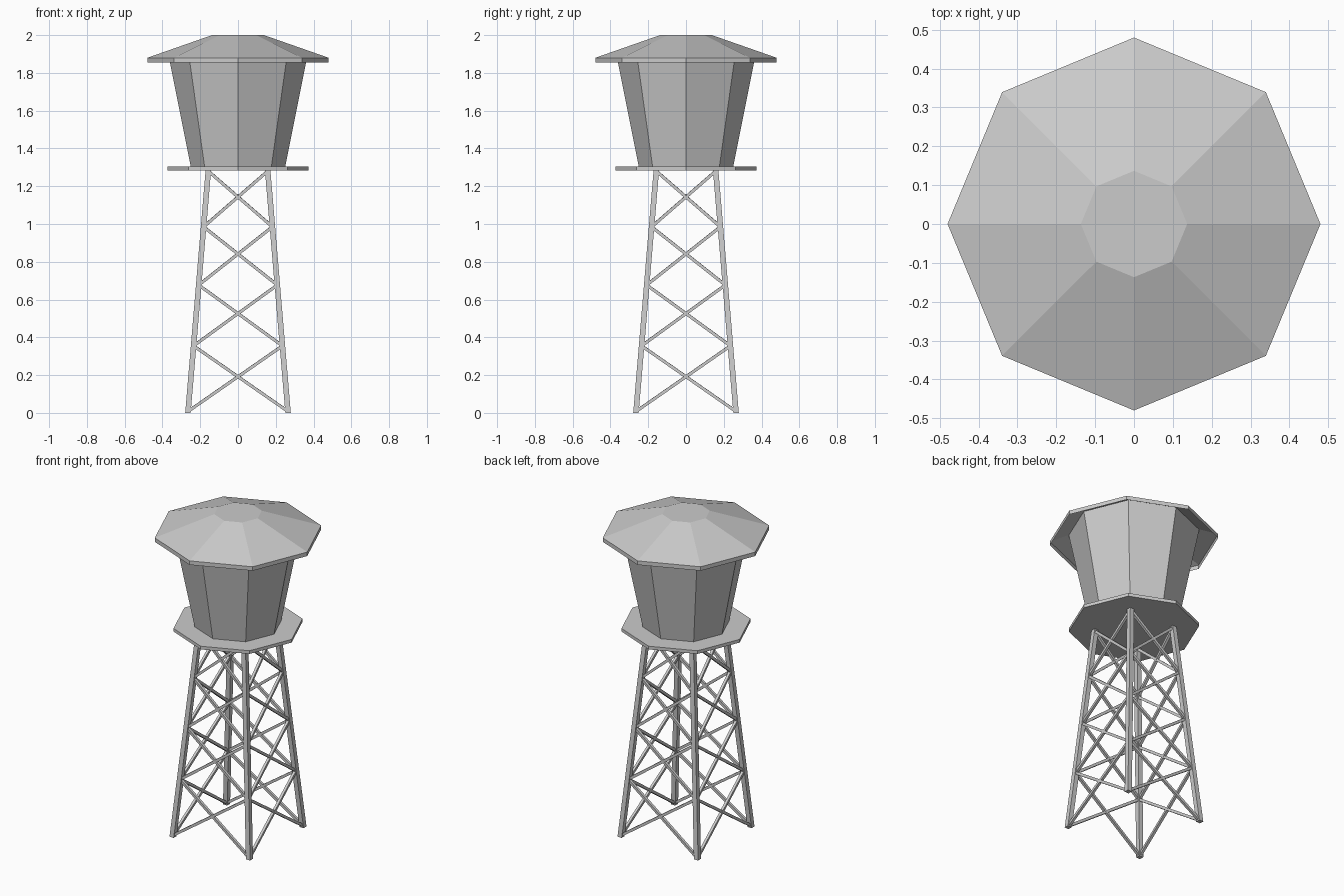
import bpy, math
from mathutils import Vector

if "Cube" in bpy.data.objects:
    bpy.data.objects.remove(bpy.data.objects["Cube"])


def add_mesh(name, verts, faces):
    mesh = bpy.data.meshes.new(name)
    mesh.from_pydata(verts, [], faces)
    mesh.update()
    obj = bpy.data.objects.new(name, mesh)
    bpy.context.collection.objects.link(obj)
    return obj


def octagon_loft(name, profile, cap_bottom=True, cap_top=True):
    """Stack of octagon rings from (radius, z) pairs, corners on the axes."""
    n = 8
    verts = [(r * math.cos(i * math.tau / n), r * math.sin(i * math.tau / n), z)
             for r, z in profile for i in range(n)]
    faces = [(k * n + i, k * n + (i + 1) % n, (k + 1) * n + (i + 1) % n, (k + 1) * n + i)
             for k in range(len(profile) - 1) for i in range(n)]
    if cap_bottom:
        faces.append(tuple(reversed(range(n))))
    if cap_top:
        faces.append(tuple(range((len(profile) - 1) * n, len(profile) * n)))
    return add_mesh(name, verts, faces)


def box_between(name, a, b, u, v):
    """Four-sided bar from a to b; u and v are the half-width vectors of its section."""
    verts = [p + s * u + t * v for p in (a, b)
             for s, t in ((-1, -1), (1, -1), (1, 1), (-1, 1))]
    faces = [(3, 2, 1, 0), (4, 5, 6, 7)]
    faces += [(i, (i + 1) % 4, 4 + (i + 1) % 4, 4 + i) for i in range(4)]
    return add_mesh(name, verts, faces)


TOP = 1.285


def leg_offset(z):
    return 0.265 - 0.108 * z / TOP


# Roof: open underneath, with a short rim
octagon_loft("roof", [(0.48, 1.855), (0.48, 1.88), (0.137, 2.0)], cap_bottom=False)
# Flared tank reaching up to the roof slope
octagon_loft("tank", [(0.25, 1.304), (0.372, 1.915)], cap_bottom=False, cap_top=False)
# Walkway platform
octagon_loft("platform", [(0.372, 1.284), (0.372, 1.304)])

# Four leaning legs and the cross braces of each side
levels = [0.008, 0.355, 0.677, 0.985, TOP - 0.005]
corners = [(-1, -1), (1, -1), (1, 1), (-1, 1)]
for k, (sx, sy) in enumerate(corners):
    def node(s, z):
        c = leg_offset(z)
        return Vector((s[0] * c, s[1] * c, z))

    here, after = (sx, sy), corners[(k + 1) % 4]
    box_between(f"leg_{k + 1}", node(here, 0), node(here, TOP),
                Vector((0.0145, 0, 0)), Vector((0, 0.0145, 0)))
    for j in range(4):
        z0, z1 = levels[j], levels[j + 1]
        for tag, p, q in (("a", here, after), ("b", after, here)):
            a, b = node(p, z0), node(q, z1)
            d = (b - a).normalized()
            u = d.cross(Vector((0, 0, 1))).normalized()
            v = d.cross(u)
            box_between(f"brace_{k + 1}_{j + 1}{tag}", a, b, u * 0.008, v * 0.008)

# Consistent outward normals on the closed bars
import bmesh
for obj in bpy.context.collection.objects:
    if obj.name.startswith(("leg", "brace")):
        bm = bmesh.new()
        bm.from_mesh(obj.data)
        bmesh.ops.recalc_face_normals(bm, faces=bm.faces)
        bm.to_mesh(obj.data)
        bm.free()
